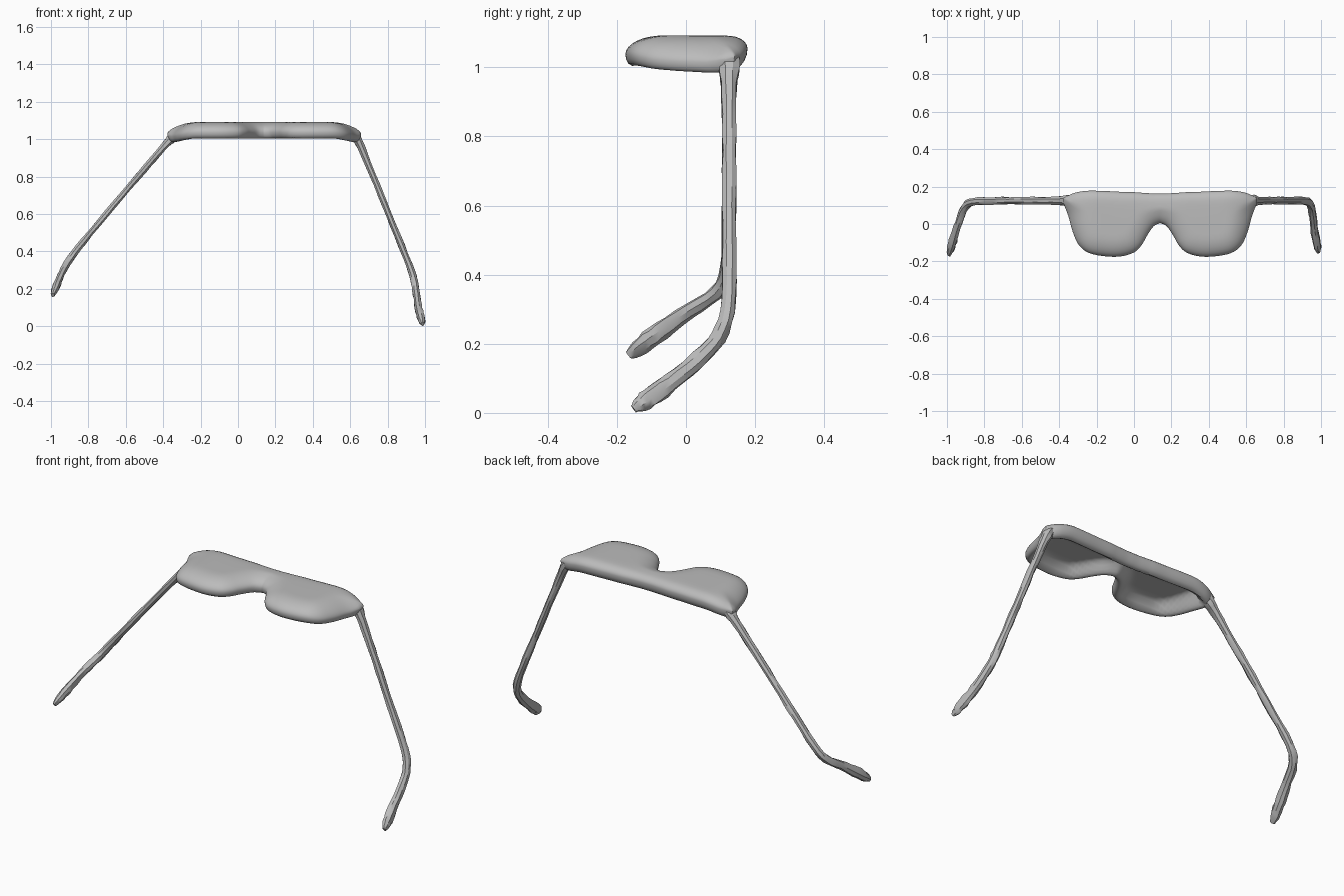
import bpy, bmesh, math, random
from mathutils import Vector

if "Cube" in bpy.data.objects:
    bpy.data.objects.remove(bpy.data.objects["Cube"])

random.seed(4)
grey = bpy.data.materials.new("grey")
grey.diffuse_color = (0.5, 0.5, 0.5, 1)
grey.use_nodes = True
grey.node_tree.nodes["Principled BSDF"].inputs["Base Color"].default_value = grey.diffuse_color
CX = 0.14  # bridge position


def finish(bm, name, angle):
    bmesh.ops.recalc_face_normals(bm, faces=bm.faces)
    me = bpy.data.meshes.new(name)
    bm.to_mesh(me)
    bm.free()
    me.materials.append(grey)
    ob = bpy.data.objects.new(name, me)
    bpy.context.collection.objects.link(ob)
    bpy.ops.object.select_all(action='DESELECT')
    ob.select_set(True)
    bpy.context.view_layer.objects.active = ob
    bpy.ops.object.shade_smooth_by_angle(angle=math.radians(angle))
    return ob


def spline(pts, steps):
    """Catmull-Rom through points of any dimension."""
    p = [pts[0]] + list(pts) + [pts[-1]]
    out = []
    for i in range(1, len(p) - 2):
        for s in range(steps):
            t = s / steps
            out.append(tuple(
                0.5 * (2 * b + (c - a) * t + (2 * a - 5 * b + 4 * c - d) * t * t
                       + (3 * b - a - 3 * c + d) * t ** 3)
                for a, b, c, d in zip(p[i - 1], p[i], p[i + 1], p[i + 2])))
    return out + [tuple(pts[-1])]


def seg_dist(p, a, b):
    ab = b - a
    t = max(0, min(1, (p - a).dot(ab) / max(ab.dot(ab), 1e-9)))
    return (p - a - ab * t).length


# Lens shield: half outline as (offset from bridge, front y, back y)
half = [(0, .005, .163), (.035, -.012, .163), (.07, -.062, .165), (.10, -.114, .167),
        (.14, -.152, .17), (.21, -.173, .172), (.29, -.173, .176), (.38, -.155, .178),
        (.435, -.112, .172), (.468, -.04, .163), (.490, .04, .153), (.518, .112, .140)]
right = spline(half, 4)
cols = [(-u, f, b) for u, f, b in reversed(right[1:])] + right
border = [Vector((u, f)) for u, f, b in cols] + [Vector((u, b)) for u, f, b in reversed(cols)]
edges = list(zip(border, border[1:] + border[:1]))


def smooth(t):
    t = max(0, min(1, t))
    return t * t * (3 - 2 * t)


def dome(d, width):
    return math.sqrt(1 - (1 - min(d / width, 1)) ** 2)


ROWS = 20
bm = bmesh.new()
top, under = [], []
for u, f, b in cols:
    ct, cu = [], []
    for r in range(ROWS + 1):
        y = f + (b - f) * (1 - math.cos(math.pi * r / ROWS)) / 2
        p = Vector((u, y))
        d = 0 if r in (0, ROWS) else min(seg_dist(p, a, c) for a, c in edges)
        back = smooth((y - 0.05) / 0.1)
        out = max(0, (abs(u) - 0.34) / 0.18)
        edge = 1.037 + 0.018 * back - 0.024 * smooth((abs(u) - 0.36) / 0.16)
        crown = 1.092 - 0.04 * out * out
        zt = edge + (crown - edge) * dome(d, 0.11 - 0.05 * back)
        # rounded rim below, then the hollow inside of the shell
        lip = edge - (0.033 + 0.015 * back) * dome(d, 0.022 + 0.008 * back)
        inner = min(1.058, crown - 0.025)
        zu = lip + (inner - lip) * smooth((d - 0.025 - 0.008 * back) / 0.06)
        vt = bm.verts.new((CX + u, y, zt))
        ct.append(vt)
        cu.append(vt if r in (0, ROWS) else bm.verts.new((CX + u, y, min(zu, zt - 0.004))))
    top.append(ct)
    under.append(cu)
for grid in (top, under):
    for a, b in zip(grid, grid[1:]):
        for r in range(ROWS):
            bm.faces.new((a[r], a[r + 1], b[r + 1], b[r]))
for i in (0, -1):  # close the narrow ends
    bm.faces.new(top[i] + under[i][-2:0:-1])
finish(bm, "lens_shield", 40)


def arm(name, path):
    """Slightly uneven tube; path points are x, y, z, half width, half depth."""
    pts = spline(path, 3)
    pos = [Vector(p[:3]) for p in pts]
    bm = bmesh.new()
    rings = []
    for i, p in enumerate(pts):
        t = (pos[min(i + 1, len(pos) - 1)] - pos[max(i - 1, 0)]).normalized()
        side = t.cross(Vector((0, 1, 0))).normalized()
        deep = side.cross(t).normalized()
        ring = []
        for k in range(8):
            a = math.tau * (k + 0.5) / 8
            j = random.uniform(0.88, 1.12)
            ring.append(bm.verts.new(pos[i] + side * (p[3] * math.cos(a) * j)
                                     + deep * (p[4] * math.sin(a) * j)))
        rings.append(ring)
    for a, b in zip(rings, rings[1:]):
        for k in range(8):
            bm.faces.new((a[k], a[(k + 1) % 8], b[(k + 1) % 8], b[k]))
    bm.faces.new(rings[0])
    bm.faces.new(rings[-1])
    finish(bm, name, 30)


# Open temples, ending in bent ear tips
arm("left_temple", [
    (-.315, .122, 1.043, .016, .025), (-.35, .124, 1.01, .026, .032),
    (-.395, .125, .962, .021, .025), (-.50, .125, .84, .018, .021),
    (-.62, .125, .70, .018, .021), (-.75, .124, .545, .018, .021),
    (-.855, .12, .418, .019, .021), (-.905, .09, .35, .020, .022),
    (-.937, .01, .295, .020, .023), (-.962, -.07, .237, .021, .028),
    (-.978, -.125, .197, .020, .028), (-.99, -.165, .167, .010, .014)])
arm("right_temple", [
    (.600, .122, 1.043, .016, .025), (.632, .124, 1.01, .026, .032),
    (.66, .125, .955, .021, .025), (.72, .125, .81, .018, .021),
    (.785, .125, .65, .018, .021), (.85, .125, .49, .018, .021),
    (.915, .124, .33, .019, .021), (.943, .105, .24, .020, .023),
    (.953, .06, .178, .020, .025), (.963, -.02, .108, .021, .027),
    (.975, -.09, .056, .022, .030), (.983, -.13, .027, .018, .024),
    (.987, -.152, .012, .009, .012)])
